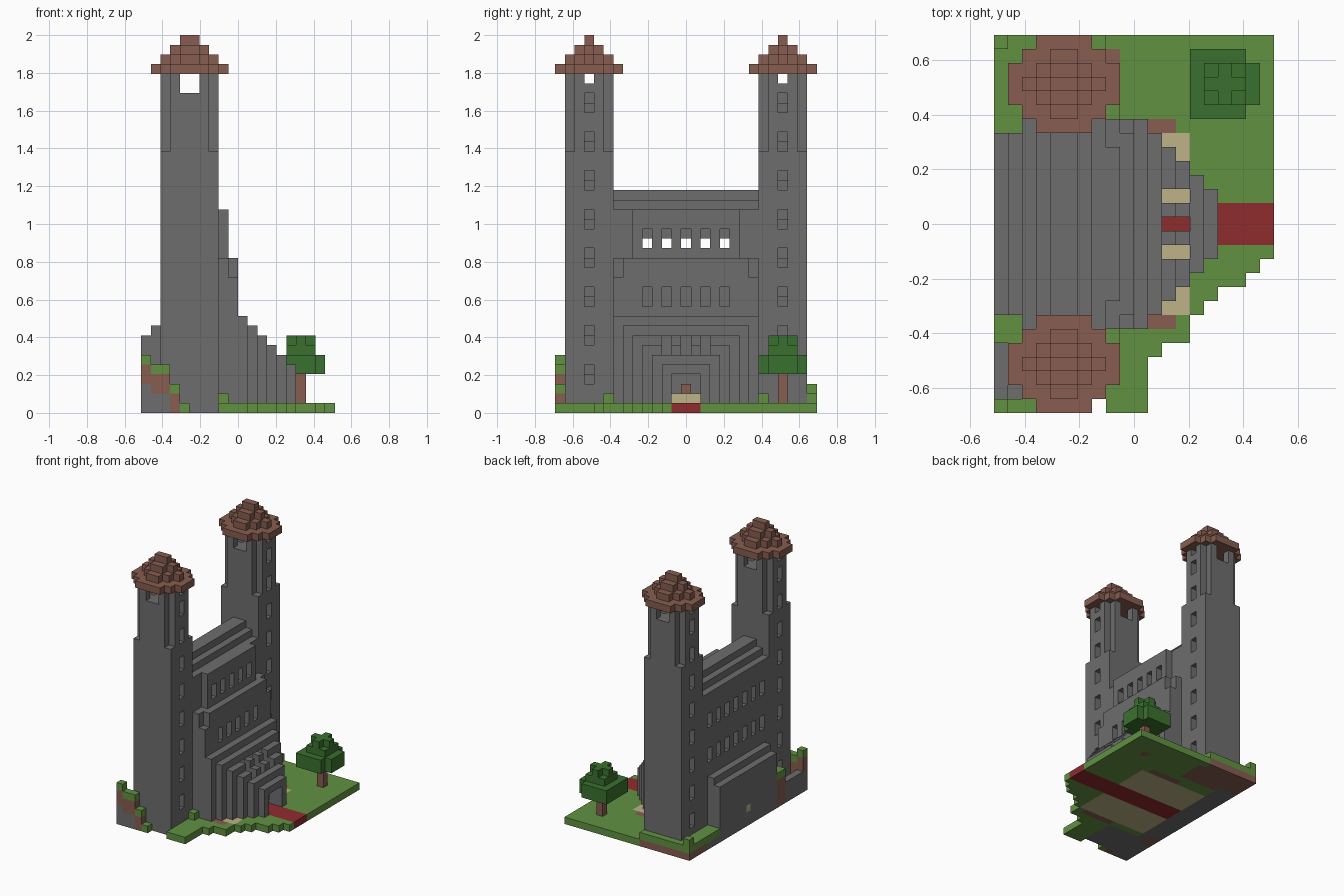
import bpy
import bmesh
from mathutils import Vector

if "Cube" in bpy.data.objects:
    bpy.data.objects.remove(bpy.data.objects["Cube"])

# Block grid: 20 x 27 x 39 cells
NX, NY, NZ = 20, 27, 39
CELL = 2 / NZ

COLOURS = {
    "stone": (0.155, 0.155, 0.155),
    "grass": (0.122, 0.285, 0.055),
    "brown": (0.245, 0.110, 0.080),
    "leaf": (0.042, 0.165, 0.028),
    "carpet": (0.28, 0.025, 0.027),
    "sand": (0.51, 0.445, 0.245),
}
materials = {}
for name, rgb in COLOURS.items():
    mat = bpy.data.materials.new(name)
    mat.use_nodes = True
    mat.diffuse_color = (*rgb, 1)
    shader = mat.node_tree.nodes["Principled BSDF"]
    shader.inputs["Base Color"].default_value = (*rgb, 1)
    shader.inputs["Roughness"].default_value = 0.9
    materials[name] = mat
order = list(COLOURS)

world = {}


def cells(x, y, z, mirror):
    for i in range(*x):
        for j in range(*y):
            for k in range(*z):
                yield i, j, k
                if mirror:
                    yield i, NY - 1 - j, k


def fill(part, colour, x, y, z, mirror=False):
    for c in cells(x, y, z, mirror):
        world[c] = (part, colour)


def carve(x, y, z, mirror=False):
    for c in cells(x, y, z, mirror):
        world.pop(c, None)


def centred(half):
    """Range across y for a block of the given odd width, measured from the middle."""
    return NY // 2 - half, NY // 2 + half + 1


def build(part):
    """Make one object from the exposed sides of the cells of a part."""
    bm = bmesh.new()
    corners = {}

    def vert(p):
        if p not in corners:
            corners[p] = bm.verts.new(
                ((p[0] - NX / 2) * CELL, (p[1] - NY / 2) * CELL, p[2] * CELL))
        return corners[p]

    for c, (owner, colour) in world.items():
        if owner != part:
            continue
        for axis in range(3):
            u, v = (axis + 1) % 3, (axis + 2) % 3
            for side in (0, 1):
                other = list(c)
                other[axis] += 2 * side - 1
                if tuple(other) in world:
                    continue
                ring = []
                for du, dv in ((0, 0), (1, 0), (1, 1), (0, 1)):
                    p = list(c)
                    p[axis] += side
                    p[u] += du
                    p[v] += dv
                    ring.append(vert(tuple(p)))
                face = bm.faces.new(ring if side else ring[::-1])
                face.material_index = order.index(colour)
    bmesh.ops.dissolve_limit(bm, angle_limit=0.01, verts=bm.verts[:],
                             edges=bm.edges[:], delimit={"MATERIAL"})
    mesh = bpy.data.meshes.new(part)
    bm.to_mesh(mesh)
    bm.free()
    for name in order:
        mesh.materials.append(materials[name])
    obj = bpy.data.objects.new(part, mesh)
    bpy.context.collection.objects.link(obj)


# Ground slab, with a stepped edge cut away at one corner
fill("ground", "grass", (0, NX), (0, NY), (0, 1))
for i, edge in zip(range(11, NX), (4, 5, 5, 7, 8, 9, 9, 10, 11)):
    carve((i, i + 1), (0, edge), (0, 1))
carve((5, 8), (0, 1), (0, 1))
fill("ground", "brown", (3, 9), (22, 26), (0, 1))
fill("ground", "brown", (8, 13), (6, 21), (0, 1))
fill("ground", "stone", (0, 3), (1, 23), (0, 1))
fill("ground", "brown", (0, 8), (23, NY), (0, 1))
fill("ground", "grass", (0, 8), (26, NY), (1, 2))
fill("ground", "grass", (0, 2), (20, NY), (1, 2))
fill("ground", "grass", (0, 1), (26, NY), (2, 3))
fill("ground", "grass", (8, 9), (5, 6), (1, 2), True)

# Rocky bank beside the near tower
fill("bank", "stone", (0, 1), (0, 6), (0, 3))
fill("bank", "stone", (1, 3), (0, 1), (0, 2))
fill("bank", "brown", (0, 1), (0, 1), (3, 5))
fill("bank", "grass", (0, 1), (0, 1), (5, 6))
fill("bank", "brown", (1, 3), (0, 1), (2, 4))
fill("bank", "grass", (1, 3), (0, 1), (4, 5))
fill("bank", "brown", (3, 4), (0, 1), (0, 2))
fill("bank", "grass", (3, 4), (0, 1), (2, 3))
fill("bank", "brown", (0, 2), (5, 7), (0, 4))
fill("bank", "grass", (0, 2), (5, 7), (4, 5))

# Nave body with a stepped roof
for start, stop, top in ((2, 3, 21), (3, 4, 22), (4, 6, 23), (6, 7, 22), (7, 8, 21)):
    fill("nave", "stone", (start, stop), centred(7), (1, top))
fill("nave", "stone", (8, 9), centred(7), (1, 16))
fill("nave", "stone", (8, 9), centred(5), (16, 21))
fill("nave", "stone", (9, 10), centred(7), (1, 14))
fill("nave", "stone", (9, 10), centred(6), (14, 16))
carve((3, 7), centred(6), (15, 20))
for j in range(9, 18, 2):
    carve((7, 9), (j, j + 1), (17, 19))
    carve((9, 10), (j, j + 1), (11, 13))
for j in range(7, 20, 2):
    carve((2, 3), (j, j + 1), (16, 18))
    carve((2, 3), (j, j + 1), (11, 13))

# Low apse wall at the rear
fill("apse", "stone", (1, 2), centred(6), (0, 9))
fill("apse", "stone", (0, 1), centred(6), (0, 8))
fill("apse", "sand", (0, 1), centred(0), (2, 3))

# Porch of shrinking slices with a doorway, hall and roof openings
for step in range(6):
    fill("porch", "stone", (10 + step, 11 + step), centred(7 - step), (1, 10 - step))
carve((3, 12), centred(5), (1, 8))
carve((12, 14), centred(2), (1, 5))
carve((10, 16), centred(1), (1, 4))
for j in (11, 13, 15):
    carve((12, 14), (j, j + 1), (1, 10))

# Hall floor, carpet and altar
fill("hall_floor", "sand", (3, 14), centred(6), (0, 1))
fill("hall_floor", "sand", (12, 14), centred(2), (0, 1))
fill("carpet", "carpet", (3, NX), centred(1), (0, 1))
fill("altar", "sand", (3, 5), centred(1), (1, 2))
fill("altar", "brown", (3, 4), centred(0), (2, 3))

# Twin towers: full shaft, then a shaft with notched corners and a belfry
for part, flip in (("right_tower", False), ("left_tower", True)):
    def span(a, b):
        return (NY - b, NY - a) if flip else (a, b)

    fill(part, "stone", (2, 8), span(1, 6), (1 if flip else 0, 27))
    fill(part, "stone", (3, 7), span(1, 6), (27, 35))
    fill(part, "stone", (2, 8), span(2, 5), (27, 35))
    carve((3, 7), span(2, 5), (33, 35))
    carve((4, 6), span(1, 6), (33, 35))
    carve((2, 8), span(3, 4), (34, 35))
    for k in range(3, 32, 4):
        for inset, height in ((1, 0), (2, 1)):
            z = (k + height, k + height + 1)
            carve((2, 2 + inset), span(3, 4), z)
            carve((8 - inset, 8), span(3, 4), z)

    # Stepped roof made of crossed slabs
    roof = part + "_roof"
    fill(roof, "brown", (2, 8), span(1, 6), (35, 36))
    for level in range(3):
        z = (35 + level, 36 + level)
        fill(roof, "brown", (1 + level, 9 - level), span(min(2 + level, 3), max(5 - level, 4)), z)
        fill(roof, "brown", (min(3 + level, 4), max(7 - level, 6)), span(level, 7 - level), z)
    fill(roof, "brown", (3, 7), span(2, 5), (36, 37))
    fill(roof, "brown", (4, 6), span(3, 4), (38, 39))

# Tree
fill("tree_trunk", "brown", (16, 17), (23, 24), (0, 5))
fill("tree_crown", "leaf", (14, 18), (21, 26), (4, 6))
fill("tree_crown", "leaf", (18, 19), (22, 25), (4, 6))
fill("tree_crown", "leaf", (15, 18), (22, 25), (6, 7))
fill("tree_crown", "leaf", (16, 17), (22, 25), (7, 8))
fill("tree_crown", "leaf", (15, 18), (23, 24), (7, 8))

for part in sorted({owner for owner, _ in world.values()}):
    build(part)
